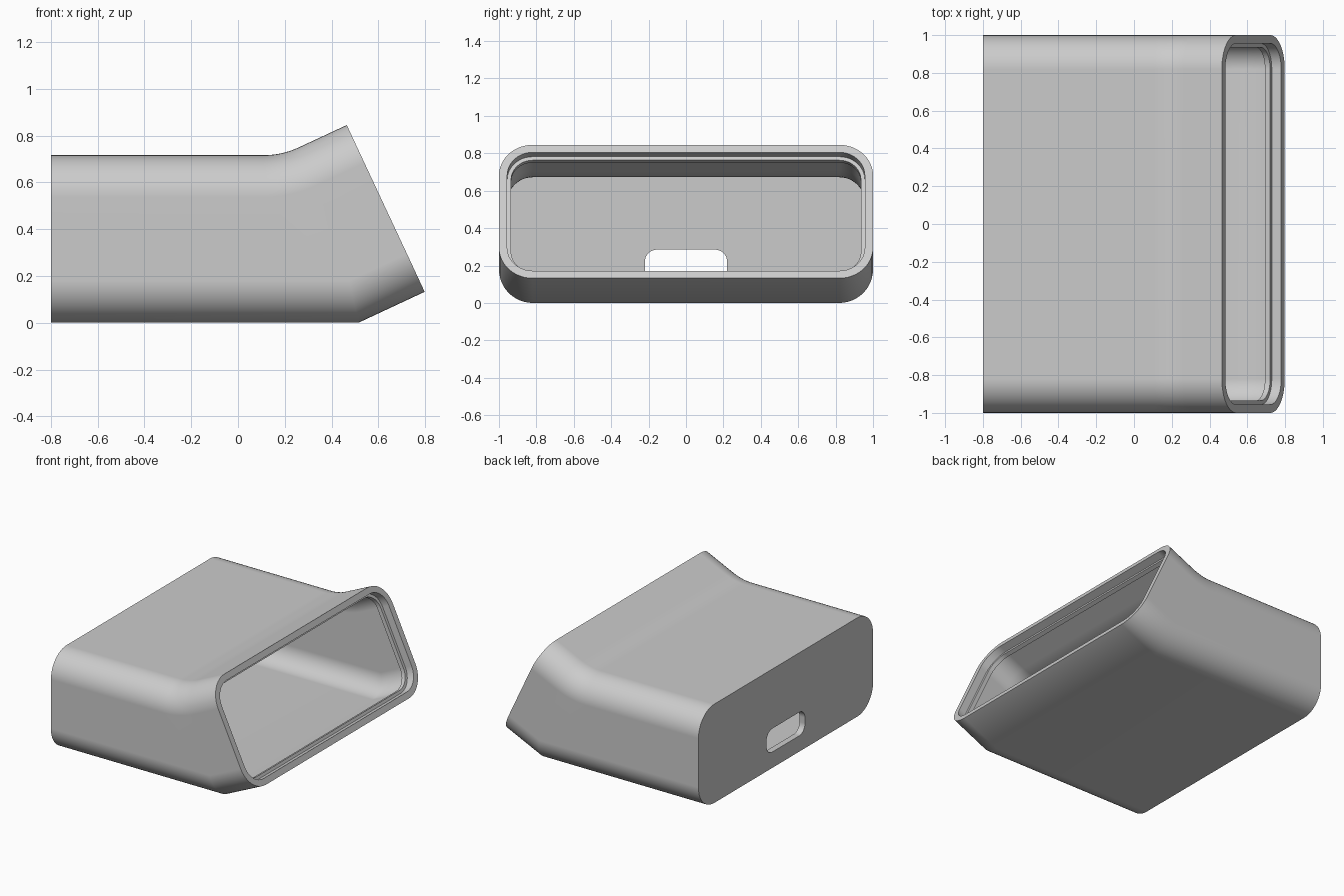
import bpy, bmesh
from math import sin, cos, tan, pi, radians
from mathutils import Vector

cube = bpy.data.objects.get("Cube")
if cube:
    bpy.data.objects.remove(cube, do_unlink=True)

BEND = radians(25)
HEIGHT, RADIUS, WALL, LIP = 0.716, 0.18, 0.044, 0.065
CORNER_STEPS, BEND_STEPS = 12, 10
KINK = Vector((0.515, 0, 0))            # lower bend
TANGENT = 0.08                          # half length of the upper bend
ARC = TANGENT / tan(BEND / 2)
AXIS = Vector((cos(BEND), 0, sin(BEND)))
NORMAL = Vector((-sin(BEND), 0, cos(BEND)))
UP = Vector((0, 0, 1))

grey = bpy.data.materials.new("grey plastic")
grey.use_nodes = True
grey.diffuse_color = (0.6, 0.6, 0.6, 1)
grey.node_tree.nodes["Principled BSDF"].inputs["Base Color"].default_value = (0.6, 0.6, 0.6, 1)


def straight(x):
    """Station on the level part: top point, its inward normal, bottom point, its inward normal."""
    return Vector((x, 0, HEIGHT)), -UP, Vector((x, 0, 0)), UP


def bend(t):
    """Station on the bend: the top follows an arc, the bottom is a mitre."""
    a = BEND * t
    centre = Vector((0.188 - TANGENT, 0, HEIGHT + ARC))
    top = centre + ARC * Vector((sin(a), 0, -cos(a)))
    mitre = Vector((-sin(BEND / 2), 0, cos(BEND / 2))) / cos(BEND / 2)
    return top, Vector((sin(a), 0, -cos(a))), KINK, mitre


def mouth(s):
    """Station on the tilted part, s inward from the open end."""
    return (Vector((0.465, 0, 0.845)) - s * AXIS, -NORMAL,
            Vector((0.798, 0, 0.132)) - s * AXIS, NORMAL)


def ring(bm, station, inset):
    """Rounded rectangular section, inset from the outer skin."""
    top, top_in, bottom, bottom_in = station
    r = RADIUS - inset
    verts = []
    for quarter, (p, n, side) in enumerate(((top, top_in, 1), (top, top_in, -1),
                                            (bottom, bottom_in, -1), (bottom, bottom_in, 1))):
        for i in range(CORNER_STEPS + 1):
            a = (quarter + i / CORNER_STEPS) * pi / 2
            co = p + n * (RADIUS - r * abs(sin(a)))
            co.y = side * (1 - RADIUS) + r * cos(a)
            verts.append(bm.verts.new(co))
    return verts


# Sleeve: outer skin, rim, snap ridge, then the inner skin back to the closed end
bends = [bend(i / BEND_STEPS) for i in range(BEND_STEPS + 1)]
path = [(straight(-0.8), 0)] + [(b, 0) for b in bends]
path += [(mouth(0), 0), (mouth(0), WALL), (mouth(0.055), WALL), (mouth(0.055), LIP),
         (mouth(0.085), LIP), (mouth(0.085), WALL)]
path += [(b, WALL) for b in reversed(bends)] + [(straight(-0.8 + WALL), WALL)]

bm = bmesh.new()
rings = [ring(bm, s, inset) for s, inset in path]
for a, b in zip(rings, rings[1:]):
    for i in range(len(a)):
        j = (i + 1) % len(a)
        bm.faces.new((a[i], a[j], b[j], b[i]))
bm.faces.new(rings[0])
bm.faces.new(rings[-1])
bmesh.ops.remove_doubles(bm, verts=bm.verts, dist=1e-5)
bmesh.ops.recalc_face_normals(bm, faces=bm.faces)
mesh = bpy.data.meshes.new("sleeve")
bm.to_mesh(mesh)
bm.free()
mesh.materials.append(grey)
sleeve = bpy.data.objects.new("sleeve", mesh)
bpy.context.collection.objects.link(sleeve)

# Cutter for the rounded cable slot in the closed end
bm = bmesh.new()
r, outline = 0.065, []
for quarter, (sy, sz) in enumerate(((1, 1), (-1, 1), (-1, -1), (1, -1))):
    for i in range(9):
        a = (quarter + i / 8) * pi / 2
        outline.append(bm.verts.new((-0.9, sy * (0.22 - r) + r * cos(a),
                                     0.2 + sz * (0.085 - r) + r * sin(a))))
face = bm.faces.new(outline)
ext = bmesh.ops.extrude_face_region(bm, geom=[face])
bmesh.ops.translate(bm, vec=(0.25, 0, 0),
                    verts=[v for v in ext["geom"] if isinstance(v, bmesh.types.BMVert)])
bmesh.ops.recalc_face_normals(bm, faces=bm.faces)
cut_mesh = bpy.data.meshes.new("slot_cutter")
bm.to_mesh(cut_mesh)
bm.free()
cut_mesh.materials.append(grey)
cutter = bpy.data.objects.new("slot_cutter", cut_mesh)
cutter.hide_render = True
bpy.context.collection.objects.link(cutter)

# Cut the slot and shade the fillets smooth
bpy.ops.object.select_all(action="DESELECT")
sleeve.select_set(True)
bpy.context.view_layer.objects.active = sleeve
cut = sleeve.modifiers.new("slot", "BOOLEAN")
cut.operation, cut.solver, cut.object = "DIFFERENCE", "EXACT", cutter
bpy.ops.object.modifier_apply(modifier="slot")
bpy.data.objects.remove(cutter, do_unlink=True)
bpy.ops.object.shade_smooth_by_angle(angle=radians(28))
weighted = sleeve.modifiers.new("even shading", "WEIGHTED_NORMAL")
weighted.keep_sharp = True
